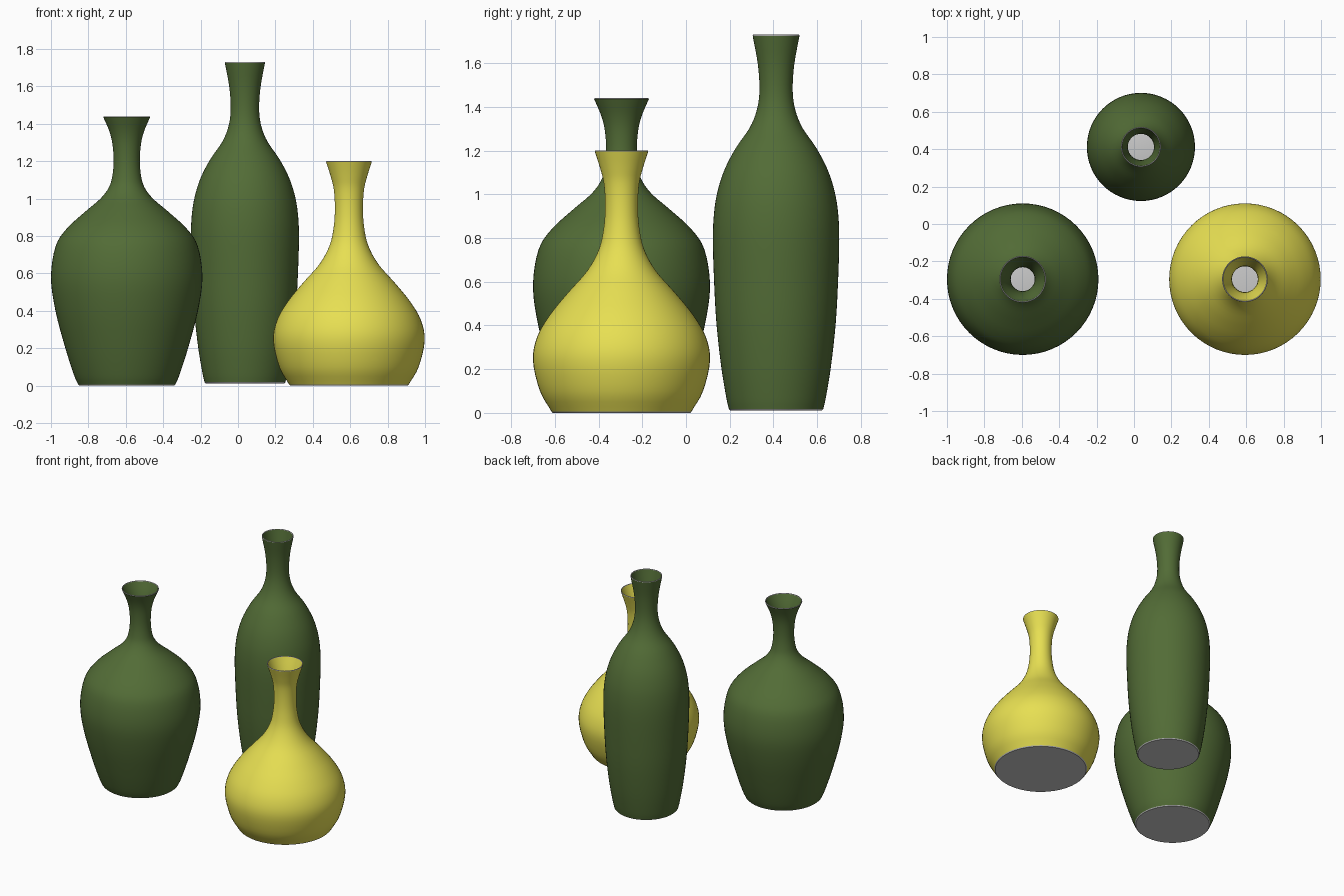
import bpy, bmesh, math
from mathutils import Vector

if "Cube" in bpy.data.objects:
    bpy.data.objects.remove(bpy.data.objects["Cube"])

SEGMENTS = 64
WALL = 0.006


def material(name, rgb):
    mat = bpy.data.materials.new(name)
    mat.diffuse_color = (*rgb, 1.0)
    mat.use_nodes = True
    mat.node_tree.nodes["Principled BSDF"].inputs["Base Color"].default_value = mat.diffuse_color
    return mat


def smooth_profile(points, steps=4):
    """Catmull-Rom curve through (radius, height) points."""
    p = [Vector(q) for q in points]
    p = [2 * p[0] - p[1]] + p + [2 * p[-1] - p[-2]]
    out = []
    for a, b, c, d in zip(p, p[1:], p[2:], p[3:]):
        for k in range(steps):
            t = k / steps
            out.append(0.5 * (2 * b + (c - a) * t + (2 * a - 5 * b + 4 * c - d) * t ** 2
                              + (3 * b - a - 3 * c + d) * t ** 3))
    return [(v.x, v.y) for v in out] + [tuple(points[-1])]


def lathe(name, profile, location, mat=None):
    """Spin a (radius, height) profile around the vertical axis."""
    bm = bmesh.new()
    angles = [2 * math.pi * j / SEGMENTS for j in range(SEGMENTS)]
    rings = [[bm.verts.new((r * math.cos(a), r * math.sin(a), z)) for a in angles]
             for r, z in profile]
    for low, high in zip(rings, rings[1:]):
        for j in range(SEGMENTS):
            k = (j + 1) % SEGMENTS
            bm.faces.new((low[j], low[k], high[k], high[j]))
    bmesh.ops.remove_doubles(bm, verts=bm.verts, dist=1e-5)
    mesh = bpy.data.meshes.new(name)
    bm.to_mesh(mesh)
    bm.free()
    obj = bpy.data.objects.new(name, mesh)
    obj.location = location
    bpy.context.collection.objects.link(obj)
    if mat:
        mesh.materials.append(mat)
    bpy.ops.object.select_all(action='DESELECT')
    obj.select_set(True)
    bpy.context.view_layer.objects.active = obj
    bpy.ops.object.shade_smooth_by_angle(angle=math.radians(40))
    return obj


def vase(name, location, points, mat):
    outer = smooth_profile(points)
    r0, r1, top = outer[0][0], outer[-1][0], outer[-1][1]
    # thin-walled body: outside going up, a gap for the rim, inside going down
    inner = [(r - WALL, z) for r, z in reversed(outer)]
    lathe(name + "_body", outer, location, mat)
    lathe(name + "_inside", inner, location, mat)
    # bare clay rim and base
    lathe(name + "_rim", [(r1, top), (r1 - 0.001, top + 0.004), (r1 - WALL / 2, top + 0.005),
                          (r1 - WALL + 0.001, top + 0.004), (r1 - WALL, top)], location)
    lathe(name + "_base", [(0, 0), (r0 - 0.006, 0), (r0, 0.006),
                           (r0 - WALL, 0.010), (0, 0.010)], location)


green = material("green_glaze", (0.085, 0.15, 0.037))
yellow = material("yellow_glaze", (0.80, 0.74, 0.085))

# broad-shouldered vase
vase("left_vase", (-0.595, -0.295, 0), [
    (0.26, 0.006), (0.283, 0.06), (0.328, 0.2), (0.381, 0.4), (0.405, 0.58), (0.38, 0.745),
    (0.32, 0.84), (0.222, 0.93), (0.14, 1.0), (0.095, 1.06), (0.077, 1.12), (0.07, 1.2),
    (0.076, 1.29), (0.093, 1.36), (0.125, 1.435)], green)

# tall slim vase
vase("back_vase", (0.037, 0.412, 0.012), [
    (0.216, 0.006), (0.228, 0.06), (0.251, 0.2), (0.273, 0.4), (0.284, 0.6), (0.289, 0.78),
    (0.284, 0.9), (0.268, 1.0), (0.236, 1.1), (0.184, 1.2), (0.122, 1.29), (0.089, 1.37),
    (0.076, 1.46), (0.083, 1.58), (0.107, 1.713)], green)

# low round-bellied vase
vase("right_vase", (0.593, -0.295, 0), [
    (0.32, 0.006), (0.373, 0.1), (0.405, 0.24), (0.385, 0.35), (0.327, 0.45), (0.245, 0.55),
    (0.157, 0.65), (0.103, 0.75), (0.081, 0.85), (0.075, 0.95), (0.081, 1.05),
    (0.098, 1.12), (0.122, 1.195)], yellow)
